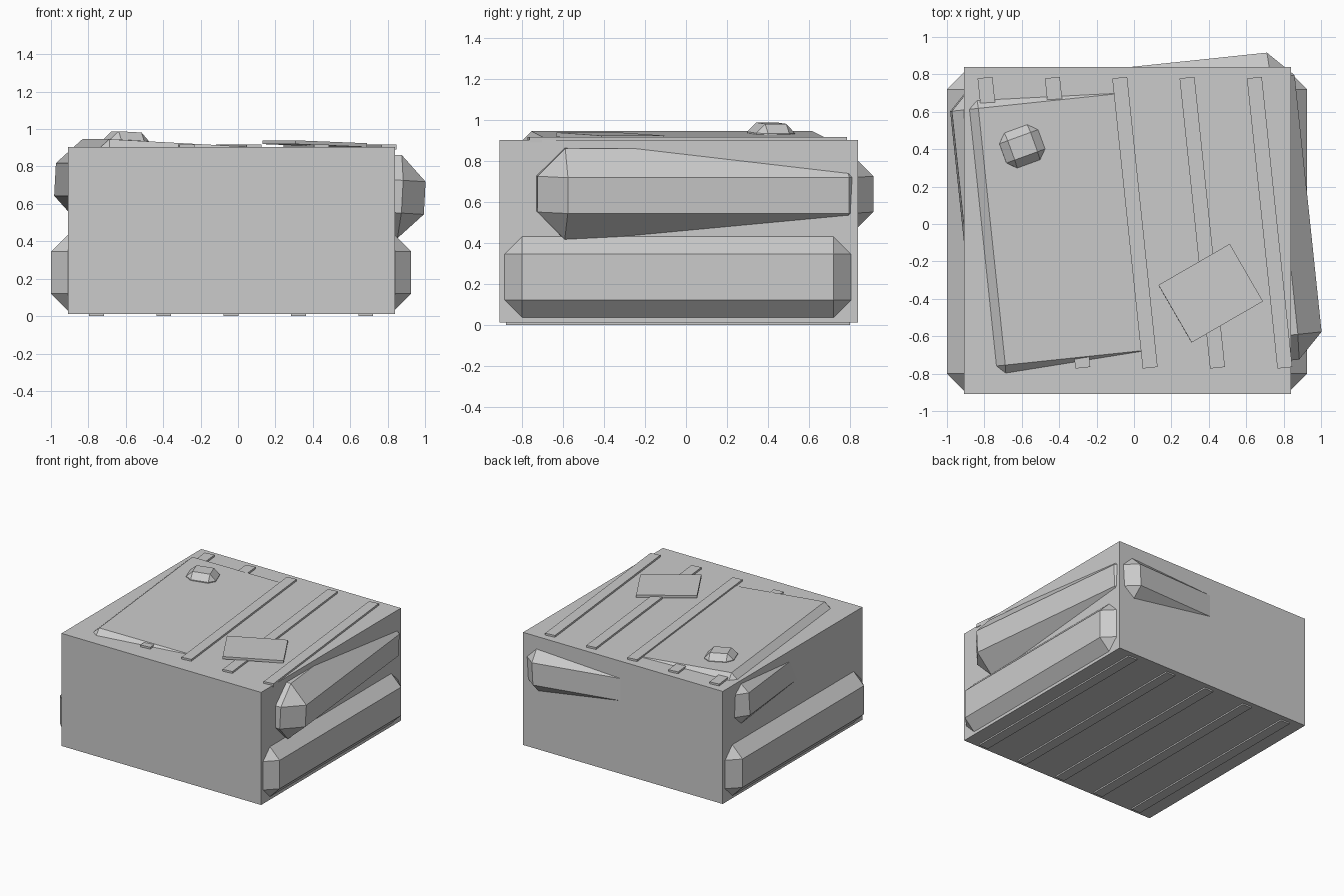
import bpy
from math import radians

default = bpy.data.objects.get("Cube")
if default:
    bpy.data.objects.remove(default, do_unlink=True)

GREY = (0.6, 0.6, 0.6, 1)
mat = bpy.data.materials.new("plain grey")
mat.use_nodes = True
mat.diffuse_color = GREY
mat.node_tree.nodes["Principled BSDF"].inputs["Base Color"].default_value = GREY


def block(name, center, size, turn=0, tilt=0, chamfer=0):
    """Box turned about z, tilted about its own y, with optional flat chamfers."""
    bpy.ops.mesh.primitive_cube_add(size=1, location=center,
                                    rotation=(0, radians(tilt), radians(turn)))
    ob = bpy.context.object
    ob.name = name
    ob.scale = size
    bpy.ops.object.transform_apply(location=False, rotation=False, scale=True)
    ob.data.materials.append(mat)
    if chamfer:
        mod = ob.modifiers.new("chamfer", "BEVEL")
        mod.width = chamfer
        mod.segments = 1
        mod.limit_method = 'NONE'
    return ob


# Main body
block("body", (-0.035, -0.035, 0.457), (1.75, 1.75, 0.892))

# Chamfered slabs running through the body, the upper one askew
block("lower_slab", (-0.037, -0.04, 0.233), (1.925, 1.7, 0.405), chamfer=0.09)
block("upper_slab", (0.01, 0.013, 0.681), (1.845, 1.65, 0.445),
      turn=6, tilt=3.1, chamfer=0.135)

# Planks: turned on the top, straight underneath
for i in range(5):
    step = (i - 2) * 0.36
    block(f"top_plank_{i + 1}", (0.005 + step, 0.007, 0.904),
          (0.08, 1.56, 0.028), turn=6)
    block(f"bottom_plank_{i + 1}", (-0.037 + step, -0.04, 0.01),
          (0.08, 1.68, 0.02))

# Loose plate and chamfered knob
block("loose_plate", (0.41, -0.37, 0.922), (0.44, 0.355, 0.02), turn=30, tilt=2)
block("knob", (-0.598, 0.415, 0.93), (0.22, 0.2, 0.11),
      turn=20, tilt=3, chamfer=0.045)
